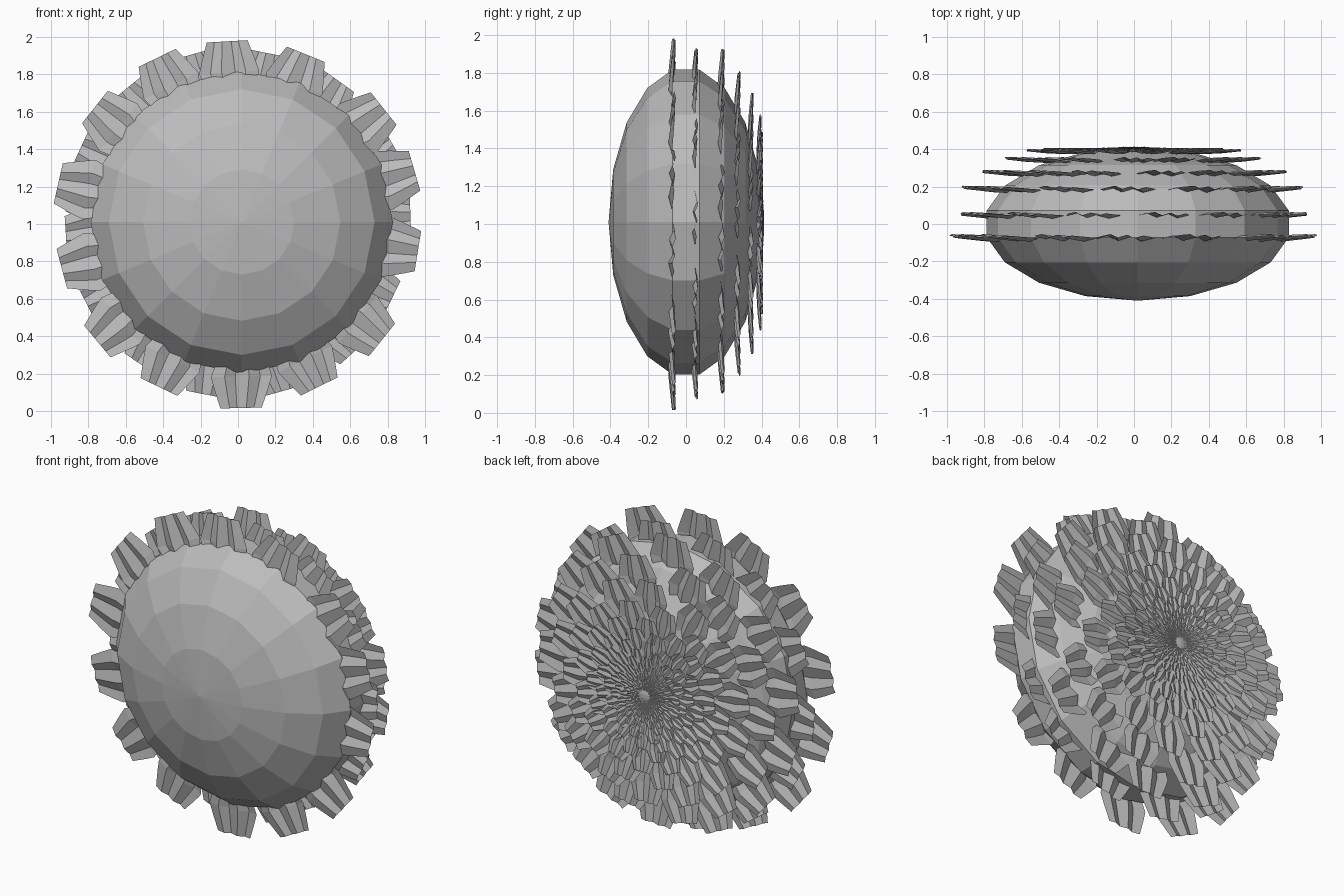
import bpy, bmesh, math, random
from mathutils import Matrix, Vector

random.seed(4)
if "Cube" in bpy.data.objects:
    bpy.data.objects.remove(bpy.data.objects["Cube"], do_unlink=True)

grey = bpy.data.materials.new("plain_grey")
grey.use_nodes = True
colour = (0.5, 0.5, 0.5, 1)
grey.diffuse_color = colour
grey.node_tree.nodes["Principled BSDF"].inputs["Base Color"].default_value = colour

COUNT = 14
# Petal outline: distance from centre, half width
OUTLINE = [(0.60, 0.06), (0.70, 0.12), (0.83, 0.165), (0.90, 0.145), (1.0, 0.112)]
# Pleats across the petal: position across, relief
PLEATS = [(-1, 0.2), (-0.62, 1), (-0.25, -0.6), (0.2, 0.7), (0.55, -0.8), (1, 0.3)]


def finish(bm, name):
    mesh = bpy.data.meshes.new(name)
    bm.to_mesh(mesh)
    bm.free()
    mesh.materials.append(grey)
    obj = bpy.data.objects.new(name, mesh)
    bpy.context.collection.objects.link(obj)
    return obj


def add_petal(bm, radius, y, angle, centre):
    """One pleated petal lying across the y axis, pointing away from the centre."""
    place = Matrix.Translation(centre) @ Matrix.Rotation(angle, 4, 'Y')
    twist = random.uniform(-0.05, 0.05)
    rows = []
    for r, half in OUTLINE:
        row = []
        for across, relief in PLEATS:
            x = across * half + twist * (r - 0.8)
            tip = 0.012 * (r - 0.85) / 0.15
            point = Vector((x, 0.017 * relief * half / 0.165 + tip, r)) * radius
            point.y += y
            row.append(bm.verts.new(place @ point))
        rows.append(row)
    for low, high in zip(rows, rows[1:]):
        for i in range(len(PLEATS) - 1):
            bm.faces.new((low[i], low[i + 1], high[i + 1], high[i]))


# Faceted flattened body with its poles front and back
bm = bmesh.new()
bmesh.ops.create_uvsphere(bm, u_segments=16, v_segments=9, radius=0.82)
bmesh.ops.rotate(bm, verts=bm.verts, matrix=Matrix.Rotation(math.pi / 2, 3, 'X'))
bmesh.ops.scale(bm, verts=bm.verts, vec=(1, 0.5, 1))
bmesh.ops.translate(bm, verts=bm.verts, vec=(0.02, 0, 1.01))
finish(bm, "body")

# Petal rings: wide ones around the rim, then shrinking towards the back pole
rings = [(0.99, -0.077), (0.93, 0.042), (0.915, 0.183), (0.81, 0.27), (0.69, 0.342), (0.575, 0.387)]
radius = 0.575
for k in range(13):
    radius *= 0.84
    rings.append((radius, 0.396 + 0.0013 * k))

for n, (radius, y) in enumerate(rings):
    bm = bmesh.new()
    for i in range(COUNT):
        step = i + (n % 2) * 0.5
        angle = step * math.tau / COUNT + math.radians(random.uniform(-2.5, 2.5) - 2)
        size = radius * random.uniform(0.98, 1.005)
        add_petal(bm, size, y, angle, (0, 0, 1.005))
    finish(bm, f"petal_ring_{n + 1}")

# Small bud at the back
bm = bmesh.new()
bmesh.ops.create_uvsphere(bm, u_segments=10, v_segments=5, radius=0.04)
bmesh.ops.scale(bm, verts=bm.verts, vec=(1, 0.3, 1))
bmesh.ops.translate(bm, verts=bm.verts, vec=(0, 0.402, 1.005))
finish(bm, "bud")
